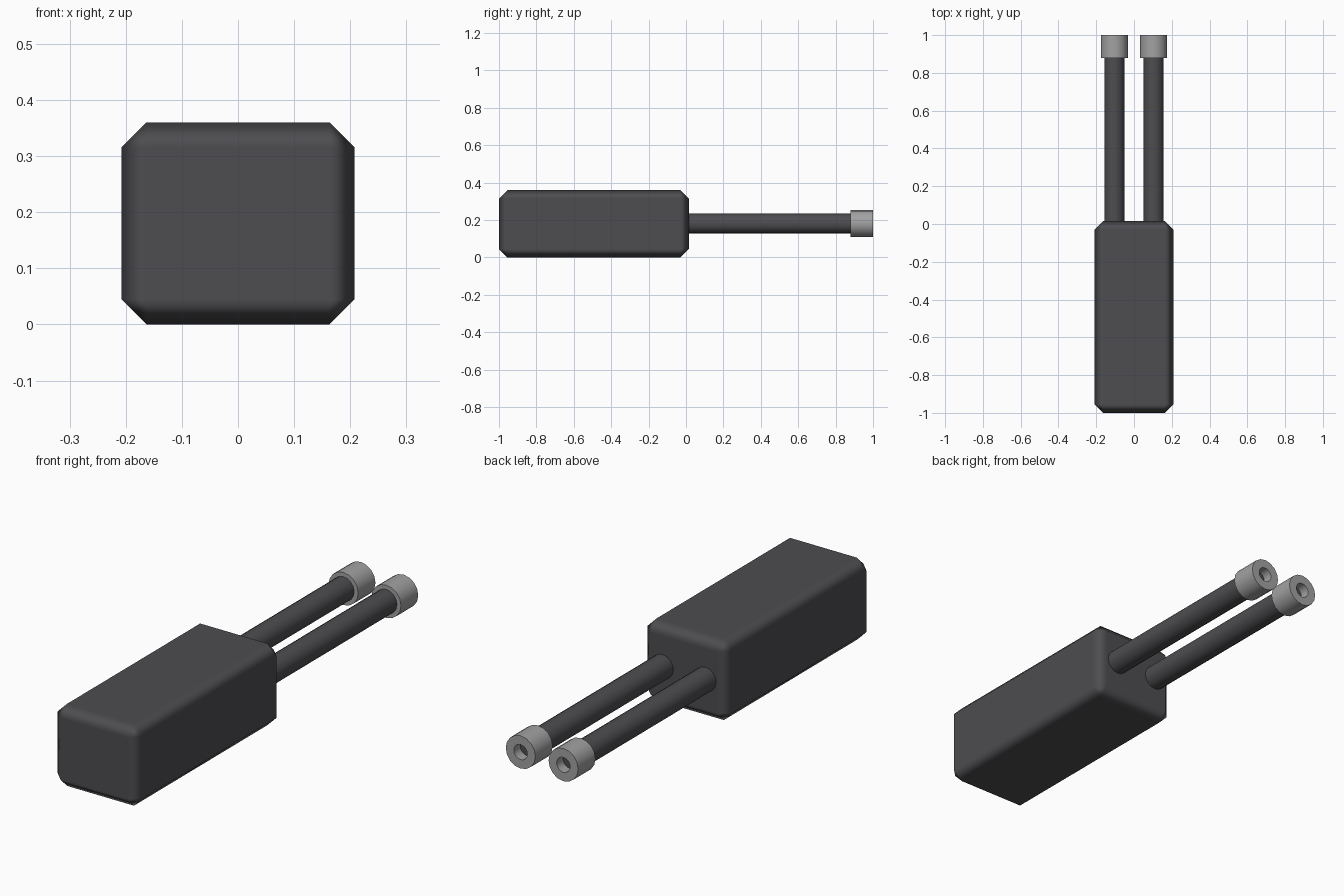
import bpy, bmesh, math
from mathutils import Vector

cube = bpy.data.objects.get("Cube")
if cube:
    bpy.data.objects.remove(cube, do_unlink=True)


def material(name, colour):
    m = bpy.data.materials.new(name)
    m.use_nodes = True
    m.diffuse_color = colour
    m.node_tree.nodes["Principled BSDF"].inputs["Base Color"].default_value = colour
    return m


dark = material("dark plastic", (0.075, 0.073, 0.08, 1))
metal = material("grey metal", (0.36, 0.36, 0.36, 1))


def add_object(name, bm, mat, angle):
    bmesh.ops.recalc_face_normals(bm, faces=bm.faces)
    mesh = bpy.data.meshes.new(name)
    bm.to_mesh(mesh)
    bm.free()
    mesh.materials.append(mat)
    ob = bpy.data.objects.new(name, mesh)
    bpy.context.collection.objects.link(ob)
    bpy.ops.object.select_all(action="DESELECT")
    ob.select_set(True)
    bpy.context.view_layer.objects.active = ob
    bpy.ops.object.shade_smooth_by_angle(angle=math.radians(angle))
    return ob


def lathe(name, profile, x, z, mat, sides=16, closed=False):
    """Spin (radius, y) points around an axis parallel to y."""
    bm = bmesh.new()
    verts = [bm.verts.new((x + r, y, z)) for r, y in profile]
    loop = verts + verts[:1] if closed else verts
    edges = [bm.edges.new(pair) for pair in zip(loop, loop[1:])]
    bmesh.ops.spin(bm, geom=verts + edges, cent=(x, 0, z), axis=(0, 1, 0),
                   angle=math.tau, steps=sides)
    bmesh.ops.remove_doubles(bm, verts=bm.verts, dist=0.0001)
    return add_object(name, bm, mat, 40)


# Chamfered box body with softly shaded edges
WIDTH, HEIGHT, FRONT, BACK = 0.416, 0.36, -1.0, 0.015
bm = bmesh.new()
bmesh.ops.create_cube(bm, size=1)
bmesh.ops.scale(bm, vec=(WIDTH, BACK - FRONT, HEIGHT), verts=bm.verts)
bmesh.ops.translate(bm, vec=(0, (FRONT + BACK) / 2, HEIGHT / 2), verts=bm.verts)
bmesh.ops.bevel(bm, geom=bm.edges[:], offset=0.045, segments=1,
                affect="EDGES", profile=0.5)
body = add_object("body", bm, dark, 60)
body.modifiers.new("flat panels", "WEIGHTED_NORMAL").weight = 100

# Two rods, each with a hollow end cap
AXIS_Z = 0.181
for side, x in (("left", 0.104), ("right", -0.104)):
    lathe(side + "_rod", [(0, -0.02), (0.053, -0.02), (0.053, 0.955), (0, 0.955)],
          x, AXIS_Z, dark)
    lathe(side + "_end_cap", [(0.072, 0.88), (0.072, 1.0), (0.033, 1.0), (0.033, 0.88)],
          x, AXIS_Z, metal, closed=True)
